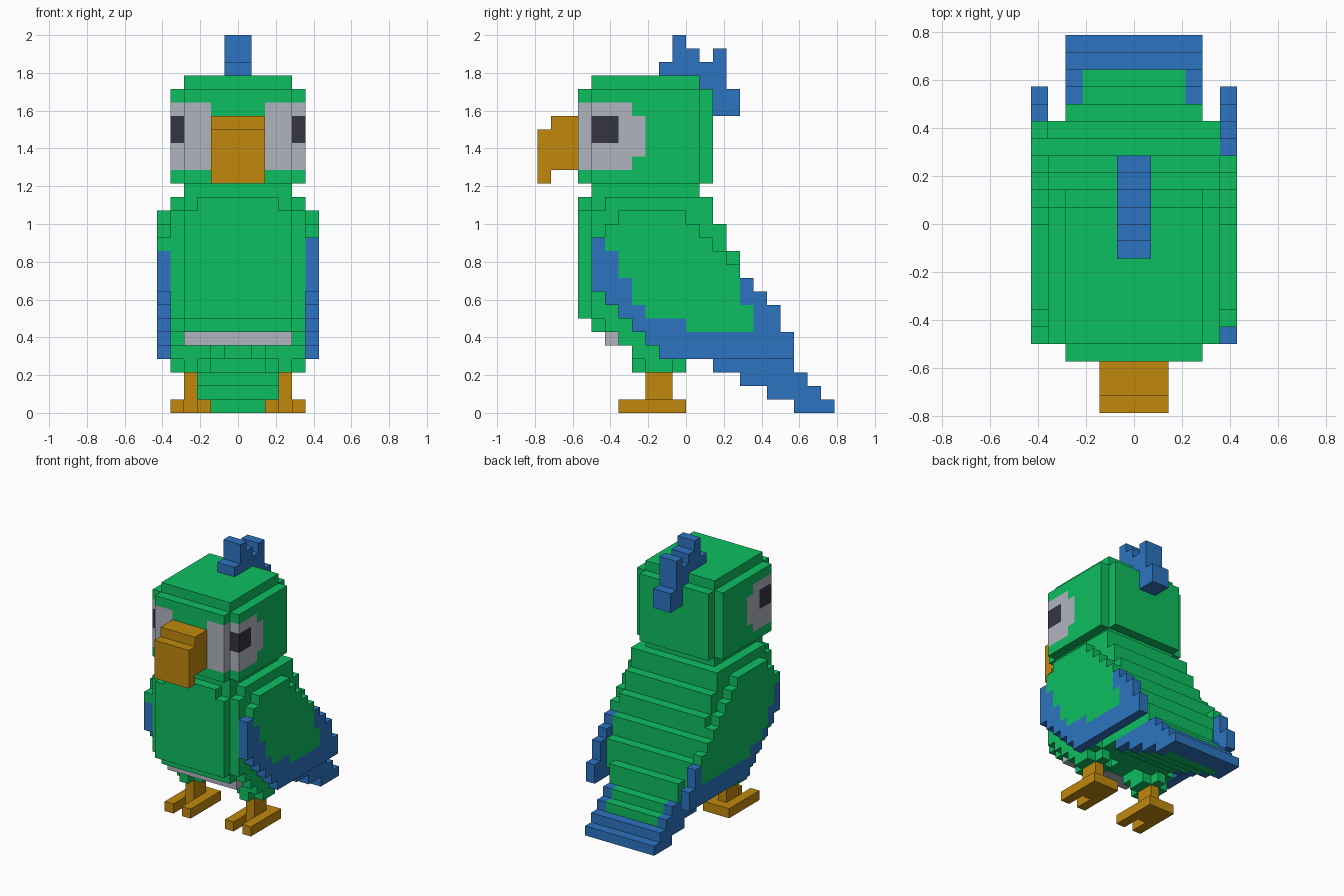
import bpy, bmesh

U = 1 / 14  # edge of one cube cell

if "Cube" in bpy.data.objects:
    bpy.data.objects.remove(bpy.data.objects["Cube"])


def linear(hex_code):
    out = []
    for i in (0, 2, 4):
        c = int(hex_code[i:i + 2], 16) / 255
        out.append(c / 12.92 if c <= 0.04045 else ((c + 0.055) / 1.055) ** 2.4)
    return (*out, 1.0)


COLOURS = {"green": "0DBF60", "blue": "2C74C0", "gold": "C0890D",
           "pale_grey": "B0B4BF", "charcoal": "343541"}
MATS = {}
for name, code in COLOURS.items():
    m = bpy.data.materials.new(name)
    m.use_nodes = True
    m.diffuse_color = linear(code)
    bsdf = m.node_tree.nodes["Principled BSDF"]
    bsdf.inputs["Base Color"].default_value = linear(code)
    bsdf.inputs["Roughness"].default_value = 0.9
    MATS[name] = m

# Each cell side: outward axis, sign
SIDES = [(axis, sign) for axis in range(3) for sign in (-1, 1)]


def fill(cells, colour, x, y, z):
    """Fill a box of cells with a colour; ranges are (low, high) in cells."""
    for i in range(*x):
        for j in range(*y):
            for k in range(*z):
                cells[i, j, k] = colour


def fill_both(cells, colour, x, y, z):
    """Fill a box and its mirror image across x = 0."""
    fill(cells, colour, x, y, z)
    fill(cells, colour, (-x[1], -x[0]), y, z)


def build(name, cells):
    """Make the outer skin of the filled cells, one material per colour."""
    used = sorted(set(cells.values()))
    bm = bmesh.new()
    corners = {}

    def corner(p):
        if p not in corners:
            corners[p] = bm.verts.new([c * U for c in p])
        return corners[p]

    for cell, colour in cells.items():
        for axis, sign in SIDES:
            near = list(cell)
            near[axis] += sign
            if tuple(near) in cells:
                continue
            a, b = (axis + 1) % 3, (axis + 2) % 3
            loop = []
            for da, db in ((0, 0), (1, 0), (1, 1), (0, 1)):
                p = list(cell)
                p[axis] += sign > 0
                p[a] += da
                p[b] += db
                loop.append(corner(tuple(p)))
            face = bm.faces.new(loop if sign > 0 else loop[::-1])
            face.material_index = used.index(colour)
    mesh = bpy.data.meshes.new(name)
    bm.to_mesh(mesh)
    bm.free()
    for colour in used:
        mesh.materials.append(MATS[colour])
    ob = bpy.data.objects.new(name, mesh)
    bpy.context.collection.objects.link(ob)


# Head with stepped corners, wrap-around eye patches and pupils
head = {}
fill(head, "green", (-4, 4), (-8, 2), (17, 24))
fill(head, "green", (-5, 5), (-7, 1), (17, 24))
fill(head, "green", (-4, 4), (-7, 1), (24, 25))
fill_both(head, "pale_grey", (2, 4), (-8, -7), (18, 23))
fill_both(head, "pale_grey", (4, 5), (-7, -4), (18, 23))
fill_both(head, "pale_grey", (4, 5), (-4, -3), (19, 22))
fill_both(head, "charcoal", (4, 5), (-7, -5), (20, 22))
build("head", head)

# Hooked beak
beak = {}
fill(beak, "gold", (-2, 2), (-10, -8), (18, 22))
fill(beak, "gold", (-2, 2), (-11, -10), (17, 21))
build("beak", beak)

# Crest feathers
crest = {}
for y, z in (((-2, 3), (25, 26)), ((-1, 1), (26, 27)), ((-1, 0), (27, 28)),
             ((2, 3), (26, 27)), ((1, 3), (24, 25)), ((2, 4), (22, 24))):
    fill(crest, "blue", (-1, 1), y, z)
build("crest", crest)

# Body: the back steps outward by one cell every two rows
body = {}
fill(body, "green", (-4, 4), (-7, 1), (16, 17))
for z in range(5, 16):
    back = 2 + (15 - z) // 2
    front = {5: -6, 6: -7}.get(z, -8)
    shoulder = 1 if z == 15 else 0
    row = (z, z + 1)
    fill(body, "green", (-3, 3), (front, back), row)
    fill(body, "green", (-4, 4), (front + shoulder, back), row)
    fill(body, "green", (-5, 5), (front + 1 + shoulder, min(back, 6)), row)
fill(body, "pale_grey", (-4, 4), (-6, -3), (5, 6))
fill(body, "green", (-4, 4), (-1, 7), (4, 5))
fill(body, "green", (-1, 1), (-3, -1), (4, 5))
build("body", body)

# Stepped tail with a blue border
tail = {}
for z in range(4):
    row, y = (z, z + 1), (8 - 2 * z, 11 - z)
    fill(tail, "blue", (-4, 4), y, row)
    fill(tail, "green", (-3, 3), (y[0], min(y[1], 9)), row)
build("tail", tail)

# Wing rows from the bottom up: whole span, then green spans left and right
WING = [
    (-2, 8, None, None), (-3, 8, None, None),
    (-4, 7, (0, 5), (-2, 6)), (-5, 7, (-3, 5), (-4, 6)),
    (-6, 6, (-4, 4), (-5, 6)), (-7, 5, (-4, 4), (-5, 5)),
    (-7, 4, (-5, 4), (-6, 4)), (-7, 3, (-5, 3), (-6, 3)),
    (-7, 2, (-6, 2), (-7, 2)), (-6, 1, (-6, 1), (-6, 1)),
    (-5, 0, (-5, 0), (-5, 0)),
]
for name, x, pick in (("left_wing", (5, 6), 2), ("right_wing", (-6, -5), 3)):
    wing = {}
    for i, span in enumerate(WING):
        row = (4 + i, 5 + i)
        fill(wing, "blue", x, span[:2], row)
        if span[pick]:
            fill(wing, "green", x, span[pick], row)
    build(name, wing)

# Thighs, legs and two-toed feet
for side, s in (("left", 1), ("right", -1)):
    def across(a, b):
        return (a, b) if s > 0 else (-b, -a)

    thigh = {}
    fill(thigh, "green", across(2, 5), (-4, 0), (4, 5))
    fill(thigh, "green", across(2, 5), (-3, -1), (3, 4))
    fill(thigh, "green", across(3, 4), (-4, 0), (3, 4))
    build(side + "_thigh", thigh)

    leg = {}
    fill(leg, "gold", across(3, 4), (-3, -1), (1, 3))
    build(side + "_leg", leg)

    foot = {}
    fill(foot, "gold", across(2, 5), (-3, 0), (0, 1))
    fill(foot, "gold", across(2, 3), (-5, -3), (0, 1))
    fill(foot, "gold", across(4, 5), (-5, -3), (0, 1))
    build(side + "_foot", foot)
